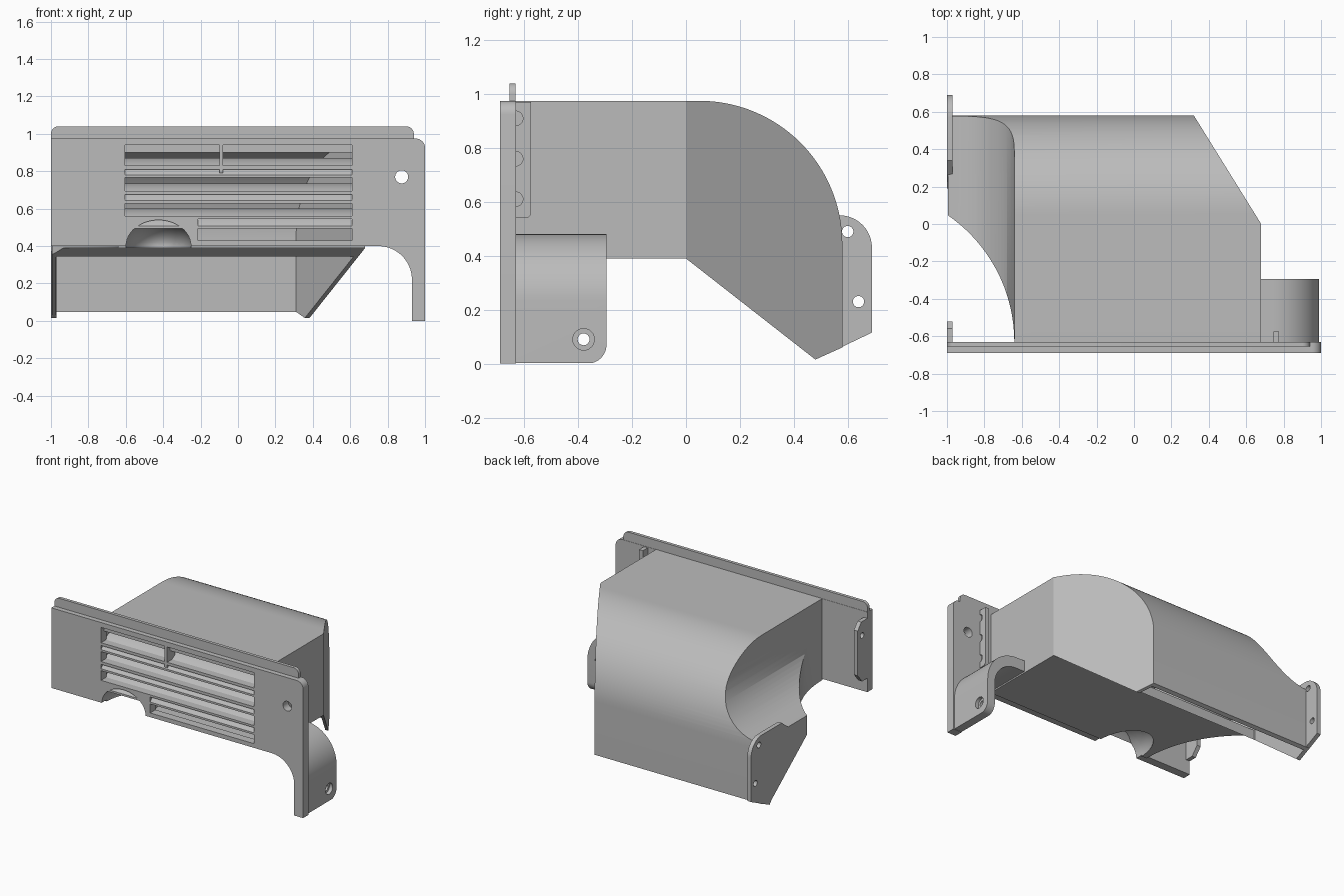
import bpy, bmesh, math
from mathutils import Matrix, Vector

cube = bpy.data.objects.get("Cube")
if cube:
    bpy.data.objects.remove(cube, do_unlink=True)

GREY = (0.5, 0.5, 0.5, 1)
mat = bpy.data.materials.new("plain_grey")
mat.use_nodes = True
mat.diffuse_color = GREY
mat.node_tree.nodes["Principled BSDF"].inputs["Base Color"].default_value = GREY


def arc(cx, cy, r, a0, a1, n=20):
    angles = [math.radians(a0 + (a1 - a0) * i / n) for i in range(n + 1)]
    return [(cx + r * math.cos(a), cy + r * math.sin(a)) for a in angles]


def finish(name, bm):
    bmesh.ops.recalc_face_normals(bm, faces=bm.faces)
    me = bpy.data.meshes.new(name)
    bm.to_mesh(me)
    bm.free()
    me.materials.append(mat)
    ob = bpy.data.objects.new(name, me)
    bpy.context.collection.objects.link(ob)
    return ob


def prism(name, pts, axis, lo, hi):
    """Extrude a 2D outline along an axis."""
    place = {"x": lambda p, h: (h, p[0], p[1]),
             "y": lambda p, h: (p[0], h, p[1]),
             "z": lambda p, h: (p[0], p[1], h)}[axis]
    bm = bmesh.new()
    a = [bm.verts.new(place(p, lo)) for p in pts]
    b = [bm.verts.new(place(p, hi)) for p in pts]
    bm.faces.new(a)
    bm.faces.new(b)
    for i in range(len(pts)):
        j = (i + 1) % len(pts)
        bm.faces.new((a[i], a[j], b[j], b[i]))
    return finish(name, bm)


def box(name, x0, x1, y0, y1, z0, z1):
    return prism(name, [(x0, y0), (x1, y0), (x1, y1), (x0, y1)], "z", z0, z1)


def ellipsoid(name, center, radii):
    bm = bmesh.new()
    bmesh.ops.create_uvsphere(bm, u_segments=40, v_segments=24, radius=1,
                              matrix=Matrix.Translation(center) @ Matrix.Diagonal((*radii, 1)))
    return finish(name, bm)


def drill(axis, u, v, r, lo, hi):
    return prism("drill", arc(u, v, r, 0, 345, 23), axis, lo, hi)


def cut(ob, *cutters):
    bpy.context.view_layer.objects.active = ob
    for c in cutters:
        m = ob.modifiers.new("cut", "BOOLEAN")
        m.operation = "DIFFERENCE"
        m.solver = "EXACT"
        m.object = c
        bpy.ops.object.modifier_apply(modifier=m.name)
        bpy.data.objects.remove(c, do_unlink=True)
    return ob


def side_cutters(t):
    """Shapes that trim the duct ends, moved inward by t."""
    swoop = ([(-1.3, 1.2), (-0.64 + t, 1.2)] + arc(-1, 0.85, 0.36 + t, 0, -90)
             + [(-1.3, 0.49 - t)])
    bend = [(-2, -1)] + arc(-1.462, -0.63, 0.822 + t, -25, 90, 40) + [(-2, 0.192 + t)]
    slant = [(0.68 - t, 0), (0.32 - t, 0.58), (0.196 - t, 0.78), (1.2, 0.78), (1.2, 0)]
    return (prism("swoop", swoop, "y", -1.1, 1.1), prism("bend", bend, "z", -1, 2),
            prism("slant", slant, "z", -1, 2))


def thumb(t):
    return ellipsoid("thumb", (-0.425, -0.66, 0.4), (0.175 + t, 0.28 + t, 0.14 + t))


# Duct shell: outer body minus a cavity that opens at the front and underneath
T = 0.025
outer = ([(-0.635, 0.39), (0, 0.39), (0.48, 0.015), (0.58, 0.06)]
         + arc(0.05, 0.445, 0.53, 0, 90, 32) + [(-0.635, 0.975)])
duct = cut(prism("duct", outer, "x", -0.995, 0.68), *side_cutters(0))
inner = ([(-0.8, 0.415), (0.058, 0.415), (0.058, -0.2), (0.555, -0.2)]
         + arc(0.05, 0.445, 0.505, 0, 90, 32) + [(-0.8, 0.95)])
cavity = cut(prism("cavity", inner, "x", -0.972, 0.68 - T), *side_cutters(T))
cut(duct, cavity, thumb(0))

# Front plate with leg, slots, thumb notch and screw hole
outline = ([(-1, 0.4)] + arc(0.75, 0.22, 0.18, 90, 0) + [(0.93, 0.0), (1, 0.0)]
           + arc(0.95, 0.925, 0.05, 0, 90, 8) + [(-1, 0.975)])
plate = prism("front_plate", outline, "y", -0.69, -0.63)
slots = [(-0.605, -0.1, 0.83, 0.94), (-0.08, 0.61, 0.83, 0.94), (-0.605, 0.61, 0.695, 0.81),
         (-0.605, 0.61, 0.56, 0.675), (-0.215, 0.61, 0.43, 0.545)]
cut(plate, *[box("slot", a, b, -0.8, -0.6, c, d) for a, b, c, d in slots])
cut(plate, thumb(0), drill("y", 0.875, 0.77, 0.035, -0.8, -0.5))
box("slot_divider", -0.1, -0.08, -0.69, -0.6, 0.79, 0.945)

# Curved louvre blades behind the slots
for i, z in enumerate((0.822, 0.685, 0.55)):
    low = arc(-0.5, z - 0.19, 0.24, 142, 90, 10)
    shape = low + [(y, h - 0.014) for y, h in reversed(low)]
    prism(f"louvre_{i + 1}", shape, "x", -0.615, 0.62)

# Thumb recess behind the notch
recess = ellipsoid("thumb_recess", (-0.425, -0.66, 0.4), (0.19, 0.295, 0.155))
cut(recess, thumb(0), box("under", -1, 1, -1.2, 1, 0, 0.395),
    box("ahead", -1, 1, -1.2, -0.632, 0, 1))

# Top lip
prism("top_lip", [(-1, 0.9), (0.94, 0.9)] + arc(0.9, 1.0, 0.04, 0, 90, 8)
      + arc(-0.96, 1.0, 0.04, 90, 180, 8), "y", -0.655, -0.632)

# Curved mounting bracket behind the leg
shape = ([(0.67, 0.4)] + arc(0.75, 0.22, 0.18, 90, 0) + [(0.93, 0.003), (0.99, 0.003)]
         + arc(0.74, 0.23, 0.25, 0, 90) + [(0.67, 0.48)])
bracket = prism("leg_bracket", shape, "y", -0.66, -0.295)
corner = arc(-0.365, 0.07, 0.07, -90, 0, 10) + [(-0.2, 0.07), (-0.2, -0.1), (-0.365, -0.1)]
cut(bracket, prism("corner", corner, "x", 0.5, 1.2),
    drill("x", -0.38, 0.09, 0.022, 0.8, 1.2), drill("x", -0.38, 0.09, 0.04, 0.965, 1.2))

# End flange with two screw holes
shape = ([(0.48, 0.015), (0.69, 0.115)] + arc(0.57, 0.43, 0.12, 0, 90, 12)
         + [(0.34, 0.55), (0.19, 0.43), (0.19, 0.37)])
flange = prism("end_flange", shape, "x", -1, -0.97)
cut(flange, *[drill("x", y, z, 0.021, -1.1, -0.9) for y, z in ((0.64, 0.23), (0.6, 0.49))])

# Scalloped rail behind the plate
rail = prism("clip_rail", [(-0.64, 0.54)] + arc(-0.595, 0.56, 0.02, -90, 0, 6)
             + [(-0.575, 0.97), (-0.64, 0.97)], "x", 0.745, 0.775)
cut(rail, *[drill("x", -0.632, z, 0.027, 0.76, 0.9) for z in (0.61, 0.76, 0.91)])

# Side tab behind the plate
tab = prism("side_tab", [(-0.64, 0.5), (-0.57, 0.5), (-0.52, 0.56), (-0.52, 0.88),
                         (-0.56, 0.93), (-0.64, 0.93)], "x", -1, -0.97)
cut(tab, drill("x", -0.57, 0.83, 0.02, -1.1, -0.9))

# Smooth the curves and keep the edges crisp
bpy.ops.object.select_all(action="DESELECT")
for ob in bpy.context.collection.objects:
    if ob.type == "MESH":
        ob.select_set(True)
        bpy.context.view_layer.objects.active = ob
bpy.ops.object.shade_smooth_by_angle(angle=math.radians(30))
